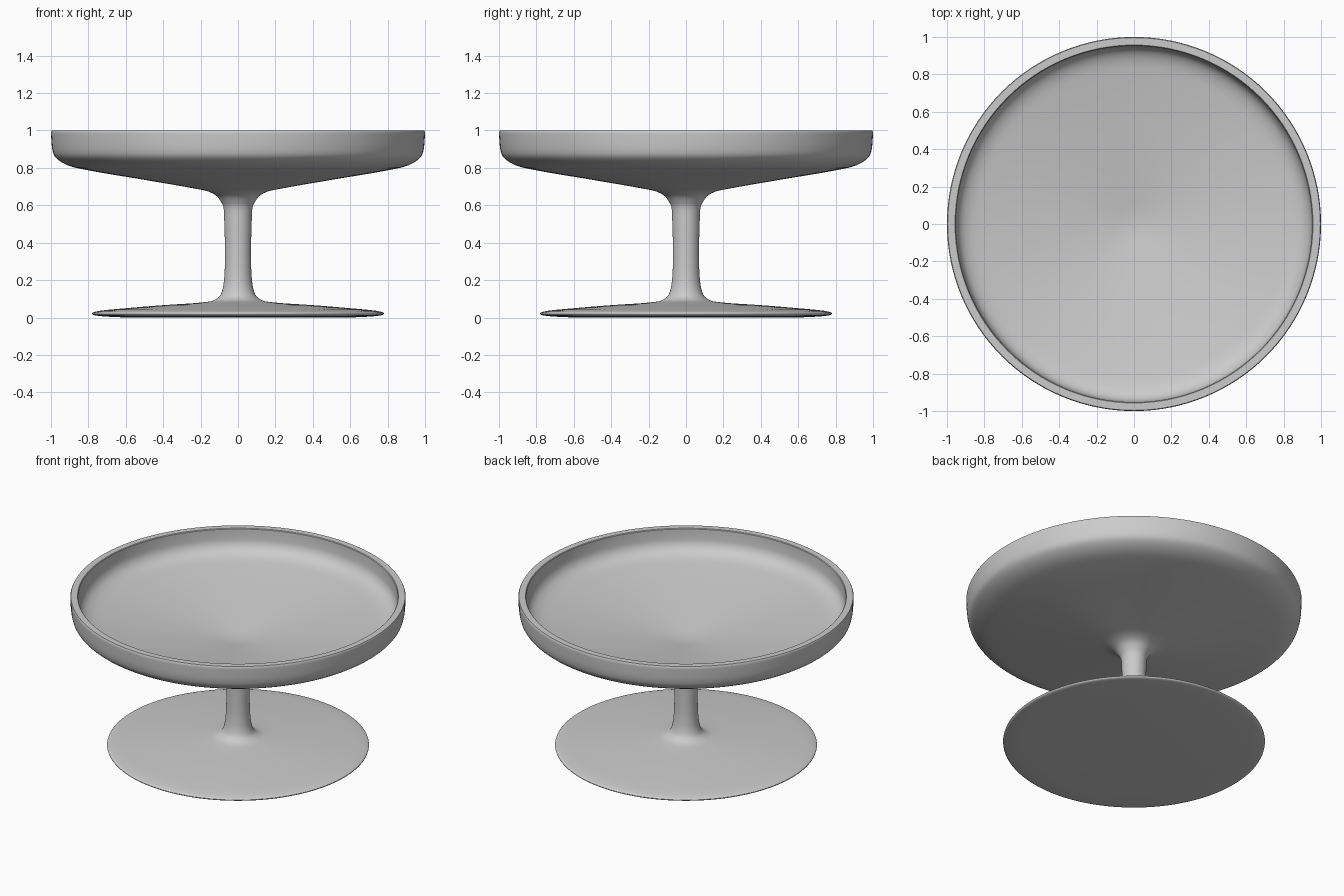
import bpy
import math
from mathutils import Vector

cube = bpy.data.objects.get("Cube")
if cube:
    bpy.data.objects.remove(cube, do_unlink=True)

# Single satin grey finish
GREY = (0.6, 0.6, 0.6, 1.0)
material = bpy.data.materials.new("warm_grey")
material.use_nodes = True
material.diffuse_color = GREY
material.node_tree.nodes["Principled BSDF"].inputs["Base Color"].default_value = GREY


def soften(points, steps=4):
    """Pass a smooth curve through (radius, height) points."""
    pts = [Vector(p) for p in points]
    pts = [2 * pts[0] - pts[1]] + pts + [2 * pts[-1] - pts[-2]]
    result = []
    for a, b, c, d in zip(pts, pts[1:], pts[2:], pts[3:]):
        # Centripetal spacing avoids overshoot where points bunch up
        k1, k2, k3 = (max((q - p).length, 1e-5) ** 0.5 for p, q in ((a, b), (b, c), (c, d)))
        m1 = (c - b) + k2 * ((b - a) / k1 - (c - a) / (k1 + k2))
        m2 = (c - b) + k2 * ((d - c) / k3 - (d - b) / (k2 + k3))
        for i in range(steps):
            t = i / steps
            result.append(b + t * m1 + t * t * (3 * (c - b) - 2 * m1 - m2)
                          + t ** 3 * (2 * (b - c) + m1 + m2))
    return result + [pts[-2]]


def lathe(name, profile, segments=128):
    """Turn an outline, listed from bottom to top on the outside, around z."""
    verts, faces, rings = [], [], []
    for r, z in profile:
        start = len(verts)
        count = segments if r > 1e-4 else 1
        for i in range(count):
            a = math.tau * i / segments
            verts.append((r * math.cos(a), r * math.sin(a), z))
        rings.append((start, count))
    for (a, na), (b, nb) in zip(rings, rings[1:]):
        for i in range(segments):
            j = (i + 1) % segments
            quad = [a + i % na, a + j % na, b + j % nb, b + i % nb]
            faces.append(list(dict.fromkeys(quad)))
    mesh = bpy.data.meshes.new(name)
    mesh.from_pydata(verts, [], faces)
    mesh.materials.append(material)
    obj = bpy.data.objects.new(name, mesh)
    bpy.context.collection.objects.link(obj)
    bpy.ops.object.select_all(action="DESELECT")
    obj.select_set(True)
    bpy.context.view_layer.objects.active = obj
    bpy.ops.object.shade_smooth_by_angle(angle=math.radians(40))
    return obj


# Foot: flat underside, thin rounded edge, shallow cone sweeping into the stem
underside = [(0, 0), (0.60, 0)]
foot_top = soften([(0.60, 0), (0.74, 0.008), (0.778, 0.016), (0.78, 0.024),
                   (0.75, 0.034), (0.62, 0.048), (0.40, 0.066), (0.20, 0.080),
                   (0.135, 0.09), (0.10, 0.112), (0.083, 0.15), (0.073, 0.22),
                   (0.07, 0.30), (0.07, 0.40)])
lathe("foot_and_lower_stem", underside + foot_top[1:])

# Bowl: flared stem top, shallow cone, rounded shoulder and upright wall
outside = soften([(0.07, 0.40), (0.073, 0.50), (0.078, 0.59), (0.09, 0.617),
                  (0.115, 0.65), (0.16, 0.674), (0.24, 0.691), (0.50, 0.736),
                  (0.80, 0.787), (0.90, 0.81), (0.955, 0.838), (0.982, 0.865),
                  (0.993, 0.90), (0.998, 0.95), (1.0, 0.992)])
rim = [(0.996, 1.0), (0.957, 1.0)]
inside = soften([(0.953, 0.996), (0.951, 0.95), (0.945, 0.91), (0.925, 0.877),
                 (0.88, 0.85), (0.78, 0.828), (0.40, 0.767), (0, 0.71)])
lathe("bowl_and_upper_stem", outside + rim + inside)
